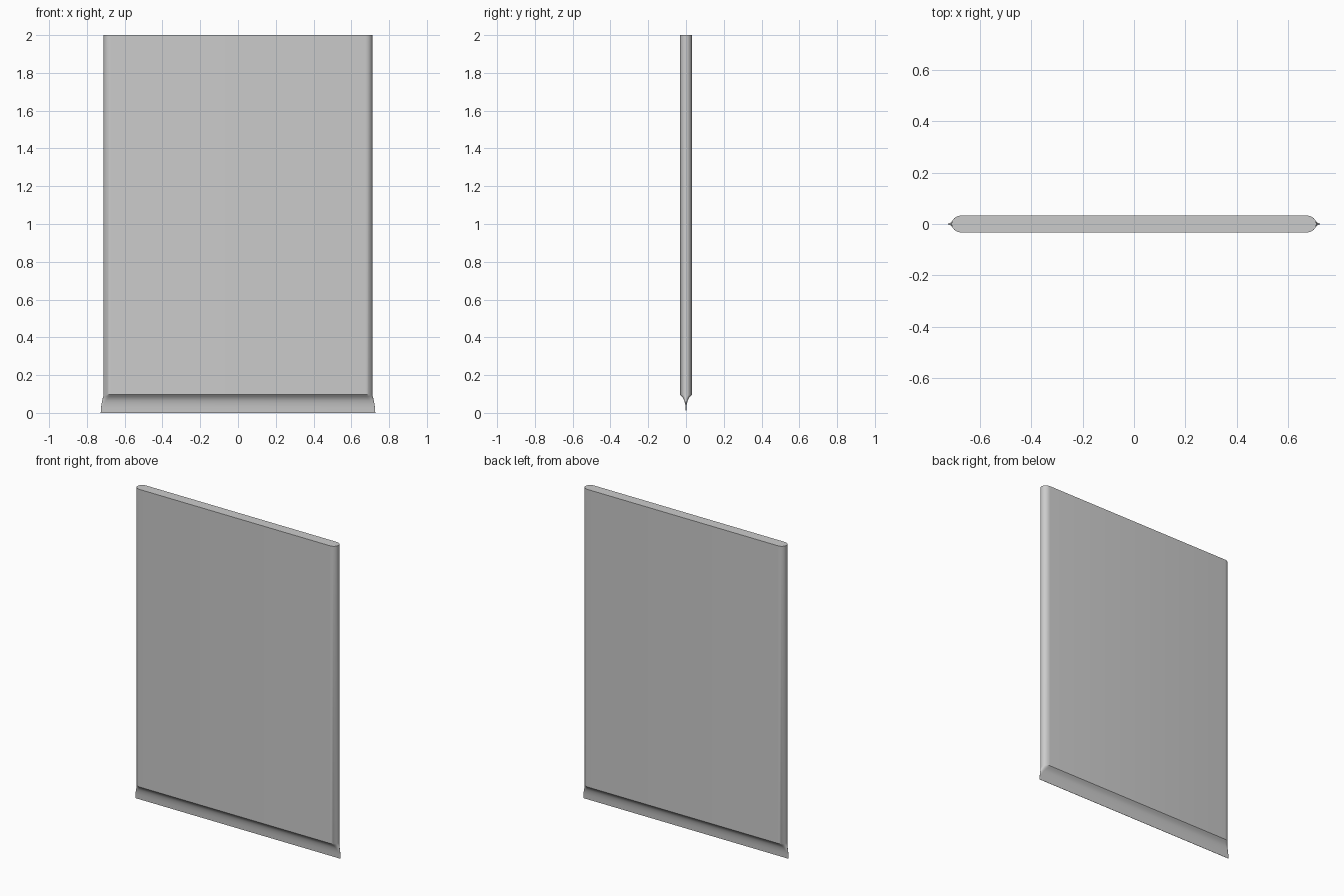
import bpy, bmesh, math

if "Cube" in bpy.data.objects:
    bpy.data.objects.remove(bpy.data.objects["Cube"])

# Cross-sections up the blade: height, half width, half thickness, end-rounding length
SECTIONS = [
    (0.0, 0.727, 0.0008, 0.004),
    (0.03, 0.725, 0.002, 0.008),
    (0.05, 0.722, 0.005, 0.014),
    (0.065, 0.719, 0.009, 0.020),
    (0.078, 0.716, 0.015, 0.028),
    (0.088, 0.713, 0.024, 0.034),
    (0.097, 0.711, 0.033, 0.038),
    (2.0, 0.711, 0.033, 0.038),
]
N = 12  # segments per rounded end


def ring(bm, z, w, t, r):
    """Flat slab outline with rounded ends."""
    verts = []
    for side in (1, -1):
        for i in range(N + 1):
            a = -math.pi / 2 + math.pi * i / N
            x = w - r + r * math.cos(a)
            verts.append(bm.verts.new((side * x, side * t * math.sin(a), z)))
    return verts


# Rounded slab blending into a hollow-ground edge at the bottom
bm = bmesh.new()
rings = [ring(bm, *s) for s in SECTIONS]
count = len(rings[0])
for low, high in zip(rings, rings[1:]):
    for i in range(count):
        j = (i + 1) % count
        bm.faces.new((low[i], low[j], high[j], high[i]))
bm.faces.new(rings[0][::-1])
bm.faces.new(rings[-1])
bmesh.ops.recalc_face_normals(bm, faces=bm.faces)
mesh = bpy.data.meshes.new("scraper_blade")
bm.to_mesh(mesh)
bm.free()
blade = bpy.data.objects.new("scraper_blade", mesh)
bpy.context.collection.objects.link(blade)
bpy.context.view_layer.objects.active = blade
blade.select_set(True)
bpy.ops.object.shade_smooth_by_angle(angle=math.radians(30))
